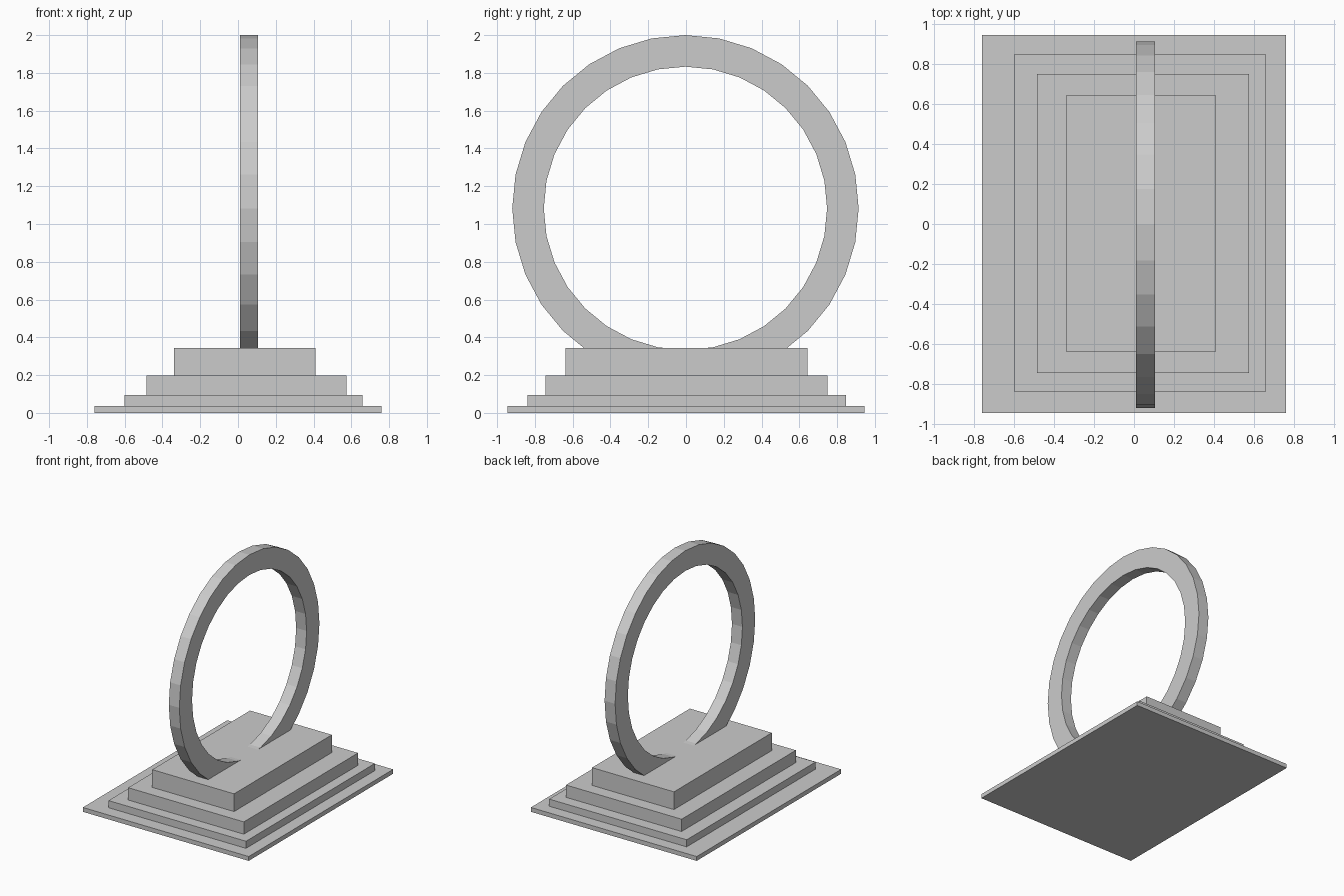
import bpy, bmesh, math

if "Cube" in bpy.data.objects:
    bpy.data.objects.remove(bpy.data.objects["Cube"])


def make_object(name, bm):
    bmesh.ops.recalc_face_normals(bm, faces=bm.faces[:])
    mesh = bpy.data.meshes.new(name)
    bm.to_mesh(mesh)
    bm.free()
    obj = bpy.data.objects.new(name, mesh)
    bpy.context.collection.objects.link(obj)
    return obj


def box(name, x0, x1, y0, y1, z0, z1):
    bm = bmesh.new()
    bmesh.ops.create_cube(bm, size=1)
    for v in bm.verts:
        v.co.x = x0 if v.co.x < 0 else x1
        v.co.y = y0 if v.co.y < 0 else y1
        v.co.z = z0 if v.co.z < 0 else z1
    return make_object(name, bm)


def ring(name, x0, x1, yc, zc, r_in, r_out, sides):
    # rectangular cross-section swept around the x axis
    bm = bmesh.new()
    profile = [(x0, r_in), (x1, r_in), (x1, r_out), (x0, r_out)]
    loops = []
    for i in range(sides):
        a = 2 * math.pi * i / sides
        loops.append([bm.verts.new((x, yc + r * math.sin(a), zc + r * math.cos(a)))
                      for x, r in profile])
    for i in range(sides):
        a, b = loops[i], loops[(i + 1) % sides]
        for j in range(4):
            k = (j + 1) % 4
            bm.faces.new((a[j], a[k], b[k], b[j]))
    return make_object(name, bm)


# stepped plinth, bottom to top
box("base_plate", -0.76, 0.76, -0.945, 0.945, 0.0, 0.036)
box("lower_step", -0.60, 0.66, -0.838, 0.848, 0.036, 0.095)
box("middle_step", -0.485, 0.575, -0.745, 0.75, 0.095, 0.197)
box("top_block", -0.34, 0.41, -0.637, 0.643, 0.197, 0.344)

# upright ring, its lowest part sunk into the top block
ring("standing_ring", 0.01, 0.106, -0.003, 1.083, 0.75, 0.917, 32)
